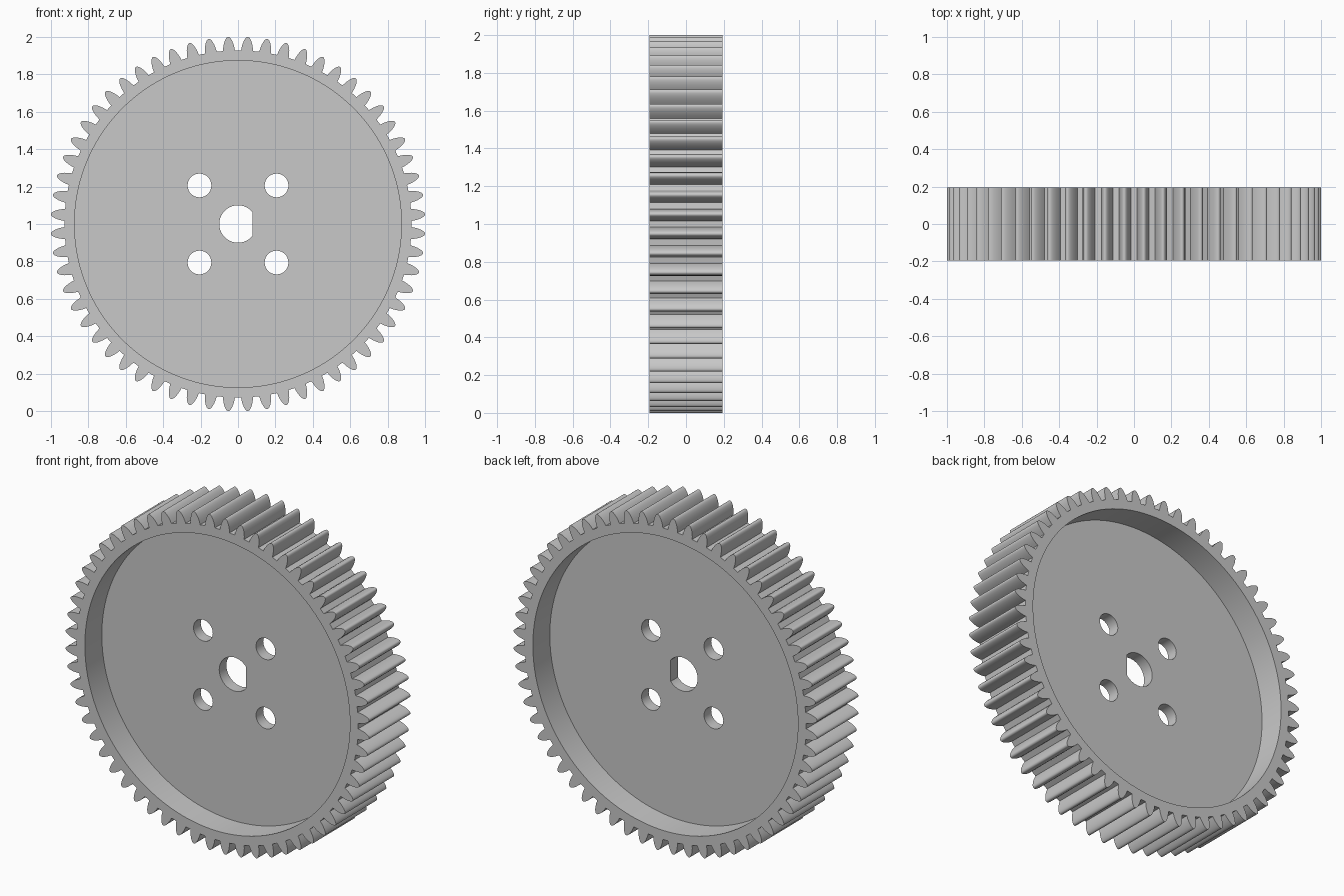
import bpy, bmesh
from math import sin, cos, pi, radians, acos

cube = bpy.data.objects.get("Cube")
if cube:
    bpy.data.objects.remove(cube)

TEETH = 60
HALF_WIDTH = 0.194
WEB_HALF = 0.034
RIM_INNER = 0.874

grey = bpy.data.materials.new("plain grey")
grey.use_nodes = True
grey.diffuse_color = (0.58, 0.58, 0.58, 1)
grey.node_tree.nodes["Principled BSDF"].inputs["Base Color"].default_value = (0.58, 0.58, 0.58, 1)


def arc(radius, cx=0, cz=0, start=0, end=2 * pi, steps=48, closed=True):
    """Points on a circle, or on an open arc including its end."""
    n = steps if closed else steps + 1
    return [(cx + radius * cos(start + (end - start) * i / steps),
             cz + radius * sin(start + (end - start) * i / steps)) for i in range(n)]


def gear_outline():
    """Rounded involute-like teeth: (radius, half thickness) from root to tip."""
    flank = [(0.928, 0.032), (0.947, 0.0295), (0.966, 0.025), (0.981, 0.0195),
             (0.992, 0.0135), (0.9985, 0.008), (1.0013, 0.003)]
    points = []
    for i in range(TEETH):
        mid = (i + 0.5) * 2 * pi / TEETH
        tooth = [(r, -t) for r, t in flank] + [(r, t) for r, t in reversed(flank)]
        points += [(r * cos(mid + t / r), r * sin(mid + t / r)) for r, t in tooth]
    return points


def plate(name, loops, half):
    """Fill an outline with holes and extrude it along y."""
    bm = bmesh.new()
    edges = []
    for loop in loops:
        vs = [bm.verts.new((x, -half, z)) for x, z in loop]
        edges += [bm.edges.new((vs[i - 1], vs[i])) for i in range(len(vs))]
    bmesh.ops.triangle_fill(bm, use_beauty=True, use_dissolve=False,
                            edges=edges, normal=(0, -1, 0))
    extruded = bmesh.ops.extrude_face_region(bm, geom=bm.faces[:], use_keep_orig=True)
    moved = [g for g in extruded["geom"] if isinstance(g, bmesh.types.BMVert)]
    bmesh.ops.translate(bm, vec=(0, 2 * half, 0), verts=moved)
    bmesh.ops.recalc_face_normals(bm, faces=bm.faces[:])
    for face in bm.faces:
        face.smooth = True
    mesh = bpy.data.meshes.new(name)
    bm.to_mesh(mesh)
    bm.free()
    mesh.set_sharp_from_angle(angle=radians(30))
    mesh.materials.append(grey)
    obj = bpy.data.objects.new(name, mesh)
    obj.location.z = 1
    bpy.context.collection.objects.link(obj)
    return obj


# Toothed rim
plate("toothed_rim", [gear_outline(), arc(RIM_INNER, steps=120)], HALF_WIDTH)

# Recessed web with a D-shaped shaft hole and four bolt holes
flat = acos(0.077 / 0.1)
shaft_hole = arc(0.1, start=flat, end=2 * pi - flat, closed=False)
bolt_holes = [arc(0.0635, sx * 0.206, sz * 0.206, steps=32)
              for sx in (-1, 1) for sz in (-1, 1)]
plate("web", [arc(RIM_INNER + 0.006, steps=120), shaft_hole] + bolt_holes, WEB_HALF)
